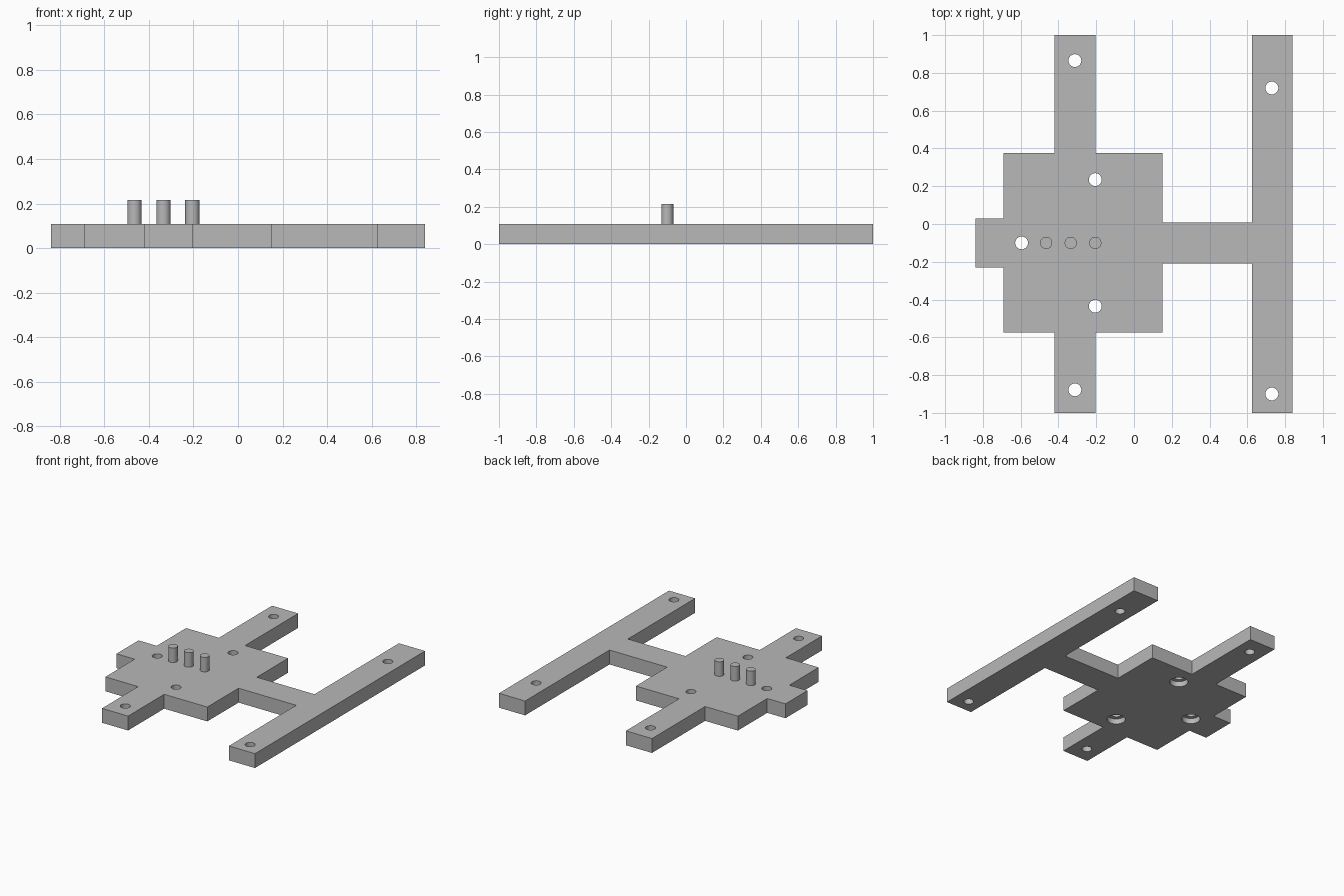
import bpy
import bmesh

cube = bpy.data.objects.get("Cube")
if cube:
    bpy.data.objects.remove(cube, do_unlink=True)

THICK = 0.107
HOLE_R = 0.034
BORE_R = 0.063
BORE_DEPTH = 0.04
PIN_TOP = 0.215
MID_Y = -0.1

grey = bpy.data.materials.new("plain_grey")
grey.use_nodes = True
colour = (0.48, 0.48, 0.48, 1)
grey.diffuse_color = colour
grey.node_tree.nodes["Principled BSDF"].inputs["Base Color"].default_value = colour


def smooth(obj):
    bpy.ops.object.select_all(action='DESELECT')
    obj.select_set(True)
    bpy.context.view_layer.objects.active = obj
    bpy.ops.object.shade_smooth_by_angle()


def cylinder(name, x, y, radius, z0, z1):
    bpy.ops.mesh.primitive_cylinder_add(
        vertices=40, radius=radius, depth=z1 - z0, location=(x, y, (z0 + z1) / 2))
    obj = bpy.context.object
    obj.name = name
    obj.data.materials.append(grey)
    return obj


# Plate: body with a tab, two arms, a neck and a long cross bar
outline = [
    (-0.84, -0.23), (-0.69, -0.23), (-0.69, -0.575), (-0.42, -0.575),
    (-0.42, -1), (-0.205, -1), (-0.205, -0.575), (0.15, -0.575),
    (0.15, -0.208), (0.625, -0.208), (0.625, -1), (0.84, -1),
    (0.84, 1), (0.625, 1), (0.625, 0.007), (0.15, 0.007),
    (0.15, 0.375), (-0.205, 0.375), (-0.205, 1), (-0.42, 1),
    (-0.42, 0.375), (-0.69, 0.375), (-0.69, 0.03), (-0.84, 0.03),
]
bm = bmesh.new()
base = bm.faces.new([bm.verts.new((x, y, 0)) for x, y in outline])
top = bmesh.ops.extrude_face_region(bm, geom=[base])
bmesh.ops.translate(bm, vec=(0, 0, THICK),
                    verts=[v for v in top["geom"] if isinstance(v, bmesh.types.BMVert)])
bmesh.ops.recalc_face_normals(bm, faces=bm.faces)
mesh = bpy.data.meshes.new("plate")
bm.to_mesh(mesh)
bm.free()
mesh.materials.append(grey)
plate = bpy.data.objects.new("plate", mesh)
bpy.context.collection.objects.link(plate)

# Screw holes: plain in the arms and bar, counterbored from below in the body
plain_holes = [(-0.313, 0.865), (-0.313, -0.878), (0.73, 0.72), (0.73, -0.9)]
bored_holes = [(-0.595, MID_Y), (-0.205, 0.235), (-0.205, -0.435)]
cutters = [cylinder("hole_cutter", x, y, HOLE_R, -0.1, 0.3)
           for x, y in plain_holes + bored_holes]
cutters += [cylinder("counterbore_cutter", x, y, BORE_R, -0.1, BORE_DEPTH)
            for x, y in bored_holes]
for cutter in cutters:
    cutter.hide_render = True
    mod = plate.modifiers.new("cut", 'BOOLEAN')
    mod.operation = 'DIFFERENCE'
    mod.solver = 'EXACT'
    mod.object = cutter

# Bake the cuts and drop the cutters
bpy.context.view_layer.update()
cut_mesh = bpy.data.meshes.new_from_object(
    plate.evaluated_get(bpy.context.evaluated_depsgraph_get()))
plate.modifiers.clear()
plate.data = cut_mesh
for cutter in cutters:
    bpy.data.objects.remove(cutter, do_unlink=True)
smooth(plate)

# Row of three pins
for i in range(3):
    pin = cylinder(f"pin_{i + 1}", -0.465 + 0.13 * i, MID_Y, 0.032, THICK - 0.01, PIN_TOP)
    smooth(pin)
